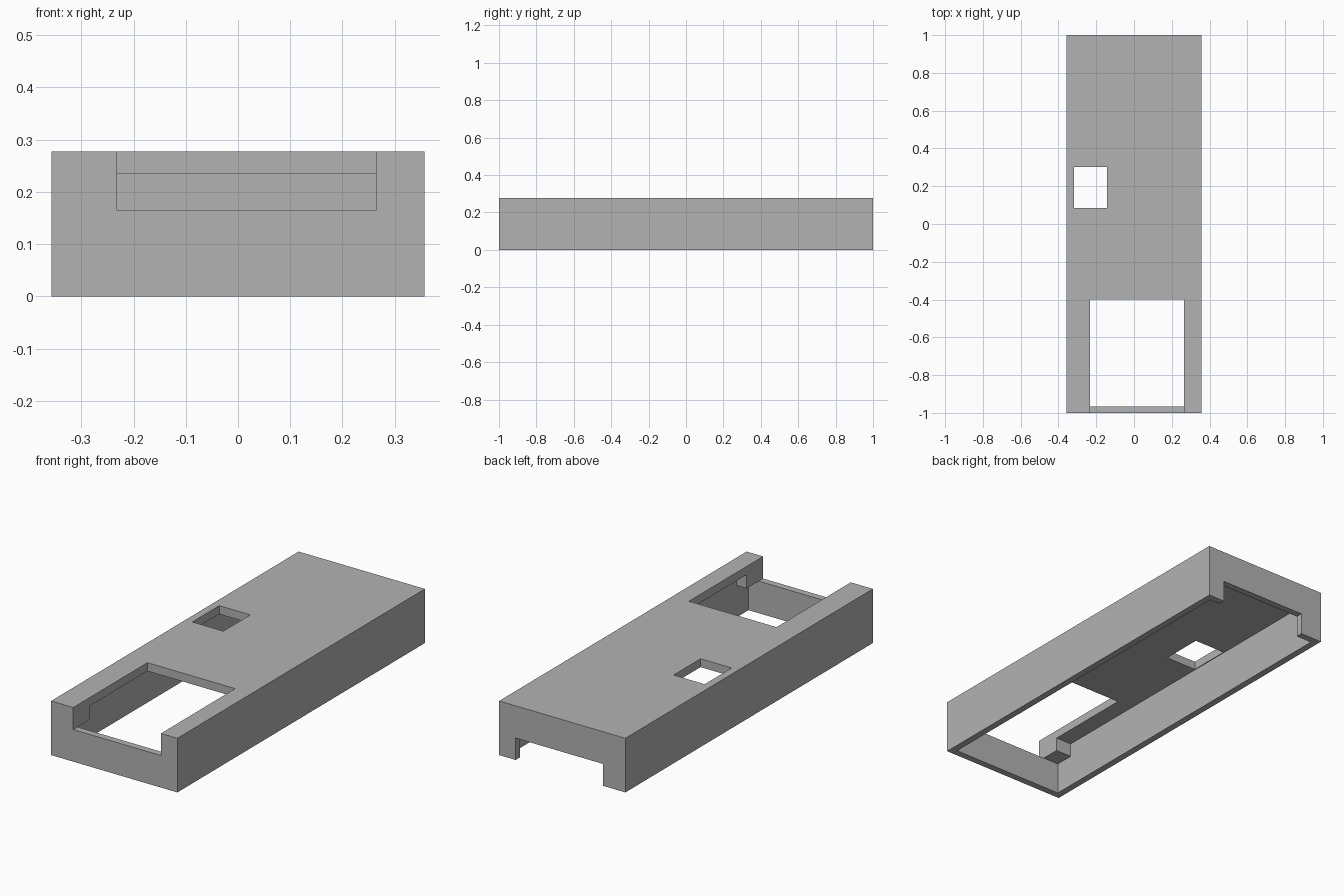
import bpy
import bmesh
from mathutils import Matrix, Vector

default = bpy.data.objects.get("Cube")
if default:
    bpy.data.objects.remove(default, do_unlink=True)

HALF_W, HALF_L, TOP = 0.357, 1.0, 0.277   # outer shell
WALL, ROOF = 0.035, 0.234                 # wall thickness, underside of the roof
LEDGE = 0.164                             # sill of the front opening
SLOT = (-0.232, 0.264)                    # shared width of front and back openings
OUT = 0.2                                 # cutter overshoot
IN_W, IN_L = HALF_W - WALL, HALF_L - WALL


def box(name, x, y, z):
    """Box object spanning the given (low, high) ranges."""
    low, high = (Vector(p) for p in zip(x, y, z))
    bm = bmesh.new()
    bmesh.ops.create_cube(bm, size=1, matrix=Matrix.Translation((low + high) / 2)
                          @ Matrix.Diagonal((*(high - low), 1)))
    mesh = bpy.data.meshes.new(name)
    bm.to_mesh(mesh)
    bm.free()
    obj = bpy.data.objects.new(name, mesh)
    bpy.context.collection.objects.link(obj)
    return obj


def cut(target, name, x, y, z):
    """Subtract a box from the target."""
    cutter = box(name, x, y, z)
    cutter.hide_render = True
    mod = target.modifiers.new(name, 'BOOLEAN')
    mod.operation = 'DIFFERENCE'
    mod.solver = 'EXACT'
    mod.object = cutter
    bpy.context.view_layer.objects.active = target
    bpy.ops.object.modifier_apply(modifier=name)
    bpy.data.objects.remove(cutter, do_unlink=True)


grey = bpy.data.materials.new("plain_grey")
grey.use_nodes = True
colour = (0.45, 0.45, 0.45, 1)
grey.diffuse_color = colour
grey.node_tree.nodes["Principled BSDF"].inputs["Base Color"].default_value = colour

cover = box("cover_shell", (-HALF_W, HALF_W), (-HALF_L, HALF_L), (0, TOP))
cover.data.materials.append(grey)

# Open underside; the lower front part leaves two corner blocks
cut(cover, "main_cavity", (-IN_W, IN_W), (-0.867, IN_L), (-OUT, ROOF))
cut(cover, "front_cavity", (-IN_W, IN_W), (-IN_L, -0.8), (-OUT, LEDGE))

# Large opening through the roof and down into the front wall
cut(cover, "roof_opening", SLOT, (-IN_L, -0.4), (0.1, TOP + OUT))
cut(cover, "front_slot", SLOT, (-HALF_L - OUT, -0.5), (LEDGE, TOP + OUT))

# Notch in the bottom of the back wall
cut(cover, "back_notch", SLOT, (0.9, HALF_L + OUT), (-OUT, 0.112))

# Small window beside the right wall
cut(cover, "small_window", (-0.318, -0.142), (0.085, 0.303), (0.2, TOP + OUT))
